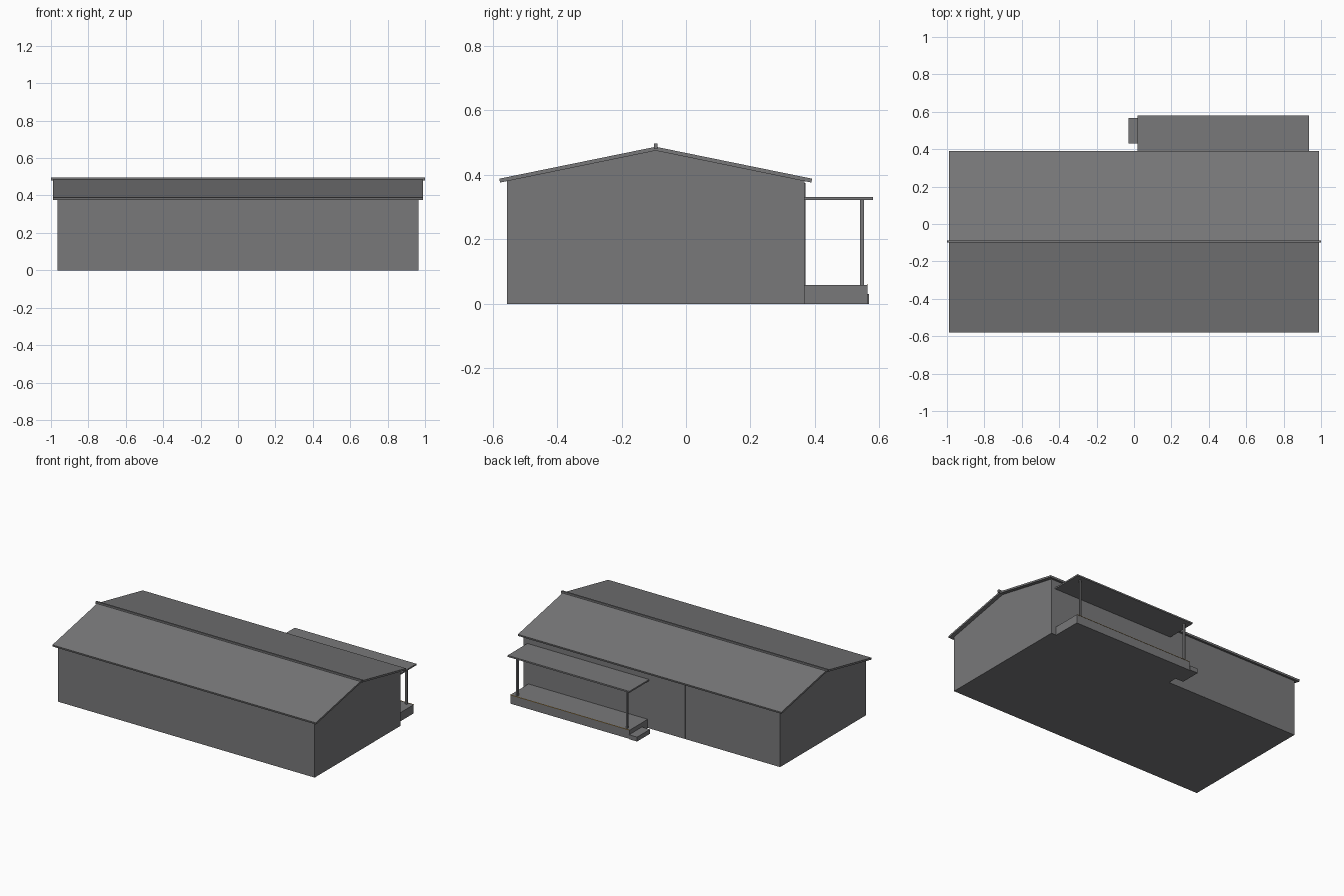
import bpy
import bmesh

cube = bpy.data.objects.get("Cube")
if cube:
    bpy.data.objects.remove(cube, do_unlink=True)


def make_material(name, rgb):
    mat = bpy.data.materials.new(name)
    mat.use_nodes = True
    colour = (*rgb, 1.0)
    mat.diffuse_color = colour
    mat.node_tree.nodes["Principled BSDF"].inputs["Base Color"].default_value = colour
    return mat


GREY = make_material("slate grey", (0.19, 0.19, 0.195))
AMBER = make_material("amber", (0.6, 0.3, 0.03))


def extrude_x(name, profile, x0, x1, mat=GREY):
    """Extrude a closed (y, z) profile from x0 to x1."""
    bm = bmesh.new()
    face = bm.faces.new([bm.verts.new((x0, y, z)) for y, z in profile])
    ext = bmesh.ops.extrude_face_region(bm, geom=[face])
    moved = [g for g in ext["geom"] if isinstance(g, bmesh.types.BMVert)]
    bmesh.ops.translate(bm, verts=moved, vec=(x1 - x0, 0, 0))
    bmesh.ops.recalc_face_normals(bm, faces=bm.faces)
    mesh = bpy.data.meshes.new(name)
    bm.to_mesh(mesh)
    bm.free()
    mesh.materials.append(mat)
    obj = bpy.data.objects.new(name, mesh)
    bpy.context.collection.objects.link(obj)
    return obj


def box(name, x, y, z, mat=GREY):
    profile = [(y[0], z[0]), (y[1], z[0]), (y[1], z[1]), (y[0], z[1])]
    return extrude_x(name, profile, x[0], x[1], mat)


# Main dimensions
RIDGE_Y, RIDGE_Z = -0.094, 0.487
FRONT, BACK = -0.555, 0.368
EAVE_RUN, EAVE_DROP = 0.485, 0.099
THICK = 0.012
SLOPE = EAVE_DROP / EAVE_RUN


def underside(y):
    return RIDGE_Z - THICK - SLOPE * abs(y - RIDGE_Y)


# House body with gable ends
extrude_x("house_walls", [(FRONT, 0), (BACK, 0), (BACK, underside(BACK)),
                          (RIDGE_Y, underside(RIDGE_Y)), (FRONT, underside(FRONT))],
          -0.965, 0.965)
box("wall_joint", (-0.253, -0.25), (BACK, BACK + 0.002), (0, 0.375))

# Two roof slopes with square-cut eaves, and the ridge cap
for side, name in ((-1, "front_roof"), (1, "back_roof")):
    eave_y = RIDGE_Y + side * EAVE_RUN
    eave_z = RIDGE_Z - EAVE_DROP
    extrude_x(name, [(RIDGE_Y, RIDGE_Z), (eave_y, eave_z),
                     (eave_y - side * SLOPE * THICK, eave_z - THICK),
                     (RIDGE_Y, RIDGE_Z - THICK)], -0.99, 0.99)
box("ridge_cap", (-1, 1), (RIDGE_Y - 0.006, RIDGE_Y + 0.006), (0.48, 0.497))

# Back porch: deck, step, posts and canopy
box("porch_deck", (0.03, 0.927), (BACK, 0.563), (0, 0.059))
box("porch_step", (-0.03, 0.03), (0.43, 0.568), (0, 0.03))
box("deck_edge_strip", (0.03, 0.927), (0.562, 0.5645), (0.0585, 0.0605), AMBER)
for x, name in ((0.06, "right_post"), (0.885, "left_post")):
    box(name, (x - 0.006, x + 0.006), (0.54, 0.552), (0.059, 0.324))
box("porch_canopy", (0.02, 0.935), (BACK, 0.58), (0.322, 0.332))
